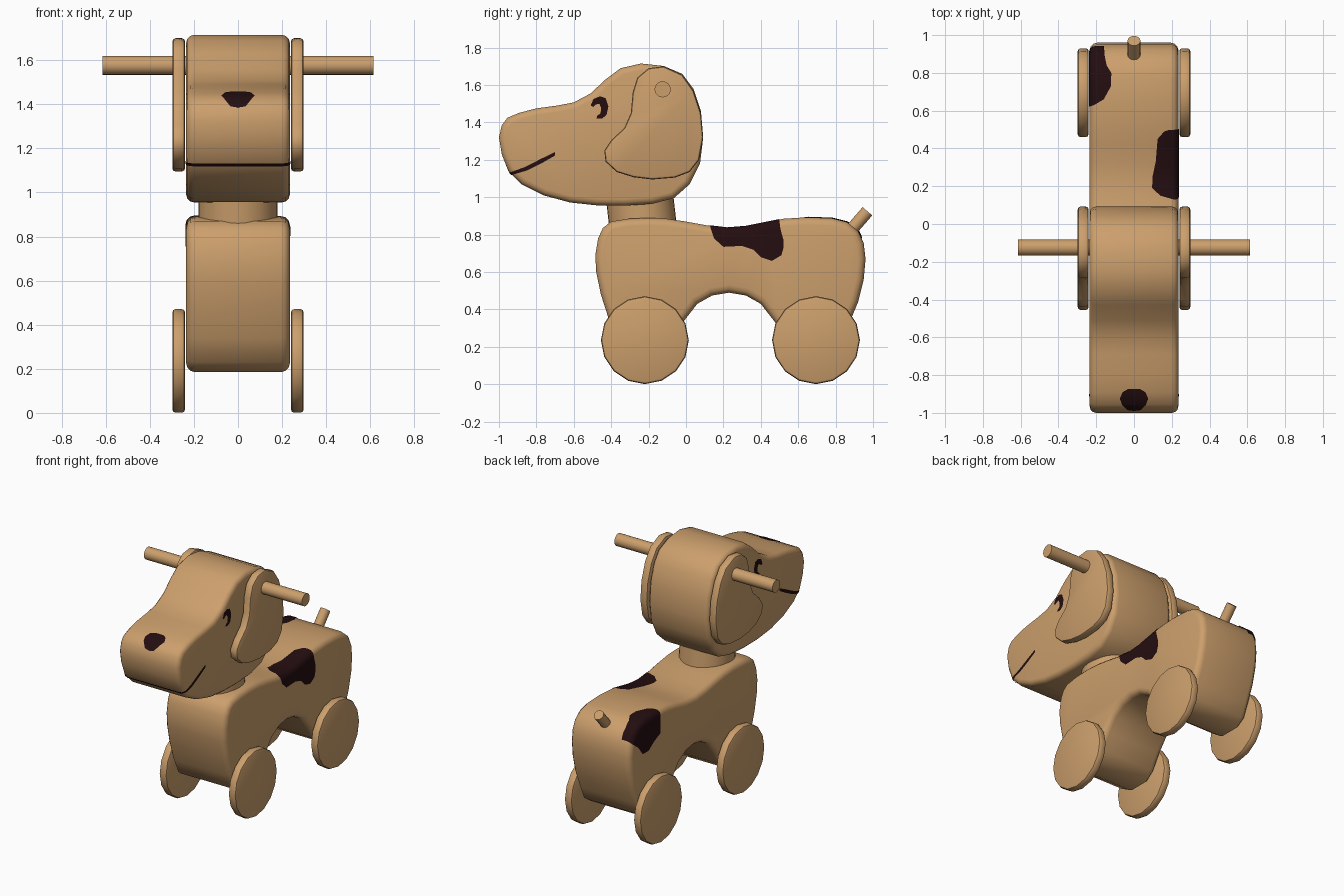
import bpy, bmesh, math
from mathutils import Vector
from mathutils.bvhtree import BVHTree

if "Cube" in bpy.data.objects:
    bpy.data.objects.remove(bpy.data.objects["Cube"])


def material(name, color):
    m = bpy.data.materials.new(name)
    m.diffuse_color = (*color, 1)
    m.use_nodes = True
    m.node_tree.nodes["Principled BSDF"].inputs["Base Color"].default_value = m.diffuse_color
    return m


WOOD = material("light_wood", (0.60, 0.345, 0.15))
DARK = material("dark_brown", (0.017, 0.004, 0.005))


def add_object(name, bm, mat):
    bmesh.ops.recalc_face_normals(bm, faces=bm.faces)
    me = bpy.data.meshes.new(name)
    bm.to_mesh(me)
    bm.free()
    me.materials.append(mat)
    ob = bpy.data.objects.new(name, me)
    bpy.context.collection.objects.link(ob)
    return ob


def apply_modifiers(ob):
    dg = bpy.context.evaluated_depsgraph_get()
    me = bpy.data.meshes.new_from_object(ob.evaluated_get(dg))
    ob.modifiers.clear()
    ob.data = me


def smooth(ob, angle=42):
    bpy.ops.object.select_all(action='DESELECT')
    ob.select_set(True)
    bpy.context.view_layer.objects.active = ob
    bpy.ops.object.shade_smooth_by_angle(angle=math.radians(angle))


def prism(name, pts, axis, lo, hi, bevel=0, segments=3, mat=WOOD):
    """Outline extruded along X (points are y,z) or Z (points are x,y)."""
    bm = bmesh.new()
    at = (lambda p, t: (t, *p)) if axis == 'X' else (lambda p, t: (*p, t))
    a = [bm.verts.new(at(p, lo)) for p in pts]
    b = [bm.verts.new(at(p, hi)) for p in pts]
    bm.faces.new(a)
    bm.faces.new(b)
    for i in range(len(pts)):
        j = (i + 1) % len(pts)
        bm.faces.new((a[i], a[j], b[j], b[i]))
    ob = add_object(name, bm, mat)
    if bevel:
        m = ob.modifiers.new("round", 'BEVEL')
        m.width, m.segments = bevel, segments
        m.limit_method, m.angle_limit = 'ANGLE', math.radians(60)
        apply_modifiers(ob)
    smooth(ob)
    return ob


def rod(name, p, q, r, sides=20):
    p, q = Vector(p), Vector(q)
    rot = (q - p).to_track_quat('Z', 'Y').to_matrix().to_4x4()
    rot.translation = (p + q) / 2
    bm = bmesh.new()
    bmesh.ops.create_cone(bm, cap_ends=True, segments=sides, radius1=r,
                          radius2=r, depth=(q - p).length, matrix=rot)
    ob = add_object(name, bm, WOOD)
    smooth(ob)


def circle(cx, cy, rx, ry, n):
    return [(cx + rx * math.cos(2 * math.pi * i / n),
             cy + ry * math.sin(2 * math.pi * i / n)) for i in range(n)]


def paint(name, host, centre, *outlines):
    """Thin painted skin: slightly enlarged host surface trimmed by outlines."""
    bm = bmesh.new()
    bm.from_mesh(host.data)
    c = Vector(centre)
    for v in bm.verts:
        d = v.co - c
        v.co = c + Vector((d.x * 1.013, d.y * 1.008, d.z * 1.008))
    tree = BVHTree.FromBMesh(bm)
    ob = add_object(name, bm, DARK)
    for o in outlines:
        cut = prism("cutter", *o, mat=DARK)
        m = ob.modifiers.new("trim", 'BOOLEAN')
        m.operation, m.solver, m.object = 'INTERSECT', 'EXACT', cut
        apply_modifiers(ob)
        bpy.data.objects.remove(cut)
    # drop the inner walls, keep only the skin
    bm = bmesh.new()
    bm.from_mesh(ob.data)
    inner = []
    for f in bm.faces:
        hit = tree.find_nearest(f.calc_center_median())
        if hit[3] is None or hit[3] > 2e-4:
            inner.append(f)
    bmesh.ops.delete(bm, geom=inner, context='FACES')
    bm.to_mesh(ob.data)
    bm.free()
    ob.data.materials.clear()
    ob.data.materials.append(DARK)
    smooth(ob)


# Body with legs
body = prism("body", [
    (-.47, .78), (-.445, .835), (-.40, .87), (-.31, .885), (-.2, .89), (-.1, .885),
    (0, .87), (.11, .85), (.22, .837), (.32, .845), (.42, .865), (.52, .885),
    (.65, .893), (.78, .888), (.86, .868), (.92, .82), (.95, .755), (.96, .67),
    (.95, .56), (.92, .44), (.87, .32), (.83, .23), (.76, .185), (.62, .185),
    (.54, .24), (.47, .34), (.40, .43), (.32, .475), (.23, .49), (.14, .475),
    (.06, .43), (-.01, .34), (-.07, .24), (-.14, .185), (-.28, .185), (-.36, .23),
    (-.41, .34), (-.455, .48), (-.48, .6), (-.485, .69)],
    'X', -.235, .235, .04)

# Head
head = prism("head", [
    (-1, 1.32), (-.985, 1.385), (-.955, 1.425), (-.89, 1.452), (-.8, 1.475),
    (-.69, 1.49), (-.6, 1.507), (-.51, 1.555), (-.43, 1.63), (-.35, 1.69),
    (-.24, 1.715), (-.12, 1.702), (-.02, 1.66), (.04, 1.58), (.08, 1.46),
    (.092, 1.32), (.075, 1.18), (.02, 1.07), (-.065, .995), (-.18, .965),
    (-.33, .955), (-.48, .957), (-.62, .972), (-.76, 1.01), (-.88, 1.07),
    (-.95, 1.14), (-.985, 1.23)], 'X', -.235, .235, .035)

# Neck and tail
rod("neck", (0, -.225, .80), (0, -.25, 1.02), .18, 32)
rod("tail", (0, .87, .81), (0, .97, .925), .034, 16)

# Ears, handles and wheels on both sides
ear = [(-.12, 1.70), (-.2, 1.69), (-.26, 1.64), (-.285, 1.56), (-.295, 1.45),
       (-.33, 1.37), (-.40, 1.305), (-.437, 1.25), (-.43, 1.19), (-.37, 1.135),
       (-.28, 1.107), (-.18, 1.095), (-.06, 1.105), (.02, 1.135), (.07, 1.2),
       (.092, 1.32), (.08, 1.45), (.04, 1.57), (-.02, 1.655)]
for side, s in (("right", 1), ("left", -1)):
    prism(side + "_ear", ear, 'X', s * .24, s * .298, .015, 2)
    rod(side + "_handle", (s * .235, -.125, 1.577), (s * .615, -.125, 1.577), .043)
    for place, y in (("front", -.22), ("rear", .695)):
        prism(f"{place}_{side}_wheel", circle(y, .236, .235, .235, 16),
              'X', s * .24, s * .298, .015, 2)

# Painted coat spots
BODY_C, HEAD_C = (0, .24, .54), (0, -.42, 1.33)
paint("right_spot", body, BODY_C,
      ([(.12, .95), (.13, .84), (.15, .78), (.2, .735), (.3, .74), (.36, .72),
        (.4, .68), (.46, .66), (.51, .69), (.527, .75), (.505, .83), (.49, .95)],
       'X', .03, .3),
      ([(.3, .56), (.22, .51), (.16, .49), (.125, .45), (.115, .33), (.098, .25),
        (.096, .19), (.14, .15), (.21, .13), (.3, .12)], 'Z', .5, 1))
paint("left_spot", body, BODY_C,
      ([(.60, .95), (.605, .85), (.62, .73), (.69, .70), (.755, .655), (.82, .655),
        (.87, .72), (.93, .765), (.96, .81), (.98, .95)], 'X', -.3, -.03),
      ([(-.3, .96), (-.16, .955), (-.155, .89), (-.145, .84), (-.12, .80),
        (-.122, .73), (-.16, .66), (-.21, .63), (-.3, .60)], 'Z', .5, 1))

# Nose and mouth
paint("nose", head, HEAD_C,
      ([(0, -.99), (.035, -.985), (.062, -.96), (.075, -.925), (.06, -.89),
        (.03, -.873), (-.03, -.873), (-.06, -.89), (-.075, -.925),
        (-.062, -.96), (-.035, -.985)], 'Z', 1.28, 1.6))
paint("mouth", head, HEAD_C,
      ([(-1.03, 1.115), (-.94, 1.117), (-.85, 1.143), (-.77, 1.183), (-.70, 1.223),
        (-.70, 1.242), (-.78, 1.203), (-.86, 1.162), (-.94, 1.133), (-1.03, 1.127)],
       'X', -.3, .3))

# Crescent eyes
eye = [(-.51, 1.49), (-.495, 1.525), (-.46, 1.54), (-.43, 1.53), (-.415, 1.485),
       (-.425, 1.44), (-.45, 1.42), (-.478, 1.422), (-.476, 1.435), (-.458, 1.447),
       (-.453, 1.475), (-.462, 1.498), (-.48, 1.497), (-.495, 1.483)]
for side, s in (("right", 1), ("left", -1)):
    paint(side + "_eye", head, HEAD_C, (eye, 'X', s * .15, s * .3))
